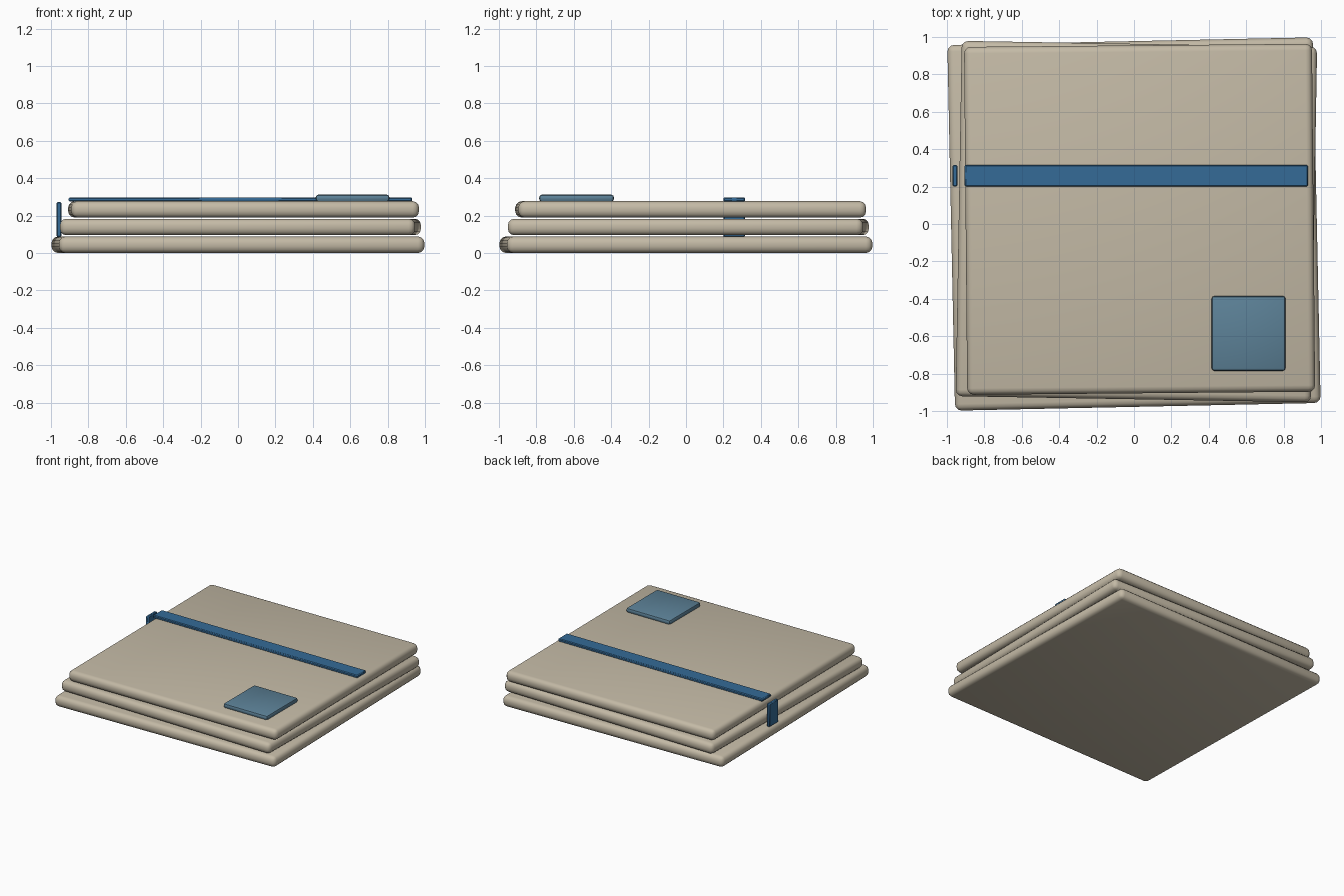
import bpy, bmesh, math
from mathutils import Matrix

if "Cube" in bpy.data.objects:
    bpy.data.objects.remove(bpy.data.objects["Cube"])


def material(name, rgb):
    m = bpy.data.materials.new(name)
    m.diffuse_color = (*rgb, 1)
    m.use_nodes = True
    m.node_tree.nodes["Principled BSDF"].inputs["Base Color"].default_value = m.diffuse_color
    return m


beige = material("warm_beige", (0.55, 0.49, 0.38))
blue = material("strap_blue", (0.035, 0.147, 0.31))
pale_blue = material("patch_blue", (0.107, 0.22, 0.31))


def box(name, lo, hi, bevel, segments, mat, turn=0.0):
    """Bevelled box between two corners, turned about its own vertical axis."""
    size = [b - a for a, b in zip(lo, hi)]
    centre = [(a + b) / 2 for a, b in zip(lo, hi)]
    bm = bmesh.new()
    bmesh.ops.create_cube(bm, size=1, matrix=Matrix.Diagonal((*size, 1)))
    bmesh.ops.bevel(bm, geom=bm.edges[:], offset=bevel, segments=segments,
                    profile=0.5, affect='EDGES', clamp_overlap=True)
    mesh = bpy.data.meshes.new(name)
    bm.to_mesh(mesh)
    bm.free()
    mesh.materials.append(mat)
    ob = bpy.data.objects.new(name, mesh)
    ob.location = centre
    ob.rotation_euler.z = turn
    bpy.context.collection.objects.link(ob)
    bpy.ops.object.select_all(action='DESELECT')
    ob.select_set(True)
    bpy.context.view_layer.objects.active = ob
    bpy.ops.object.shade_smooth_by_angle(angle=math.radians(40))
    return ob


# Three folded layers, each a little smaller and turned
layers = [("bottom_layer", 0.0, 0.0, 1.955, 0.0, 0.021),
          ("middle_layer", 0.013, 0.013, 1.90, 0.095, -0.017),
          ("top_layer", 0.03, 0.025, 1.86, 0.189, 0.009)]
for name, x, y, size, z, turn in layers:
    h = size / 2
    box(name, (x - h, y - h, z), (x + h, y + h, z + 0.088), 0.035, 3, beige, turn)

# Strap across the top and its end hanging at the left side
box("top_strap", (-0.905, 0.2, 0.274), (0.93, 0.315, 0.298), 0.006, 1, blue)
box("side_strap", (-0.97, 0.2, 0.085), (-0.944, 0.315, 0.273), 0.006, 1, blue)

# Square patch near the front right corner
box("patch", (0.415, -0.785, 0.274), (0.81, -0.385, 0.312), 0.015, 2, pale_blue)
